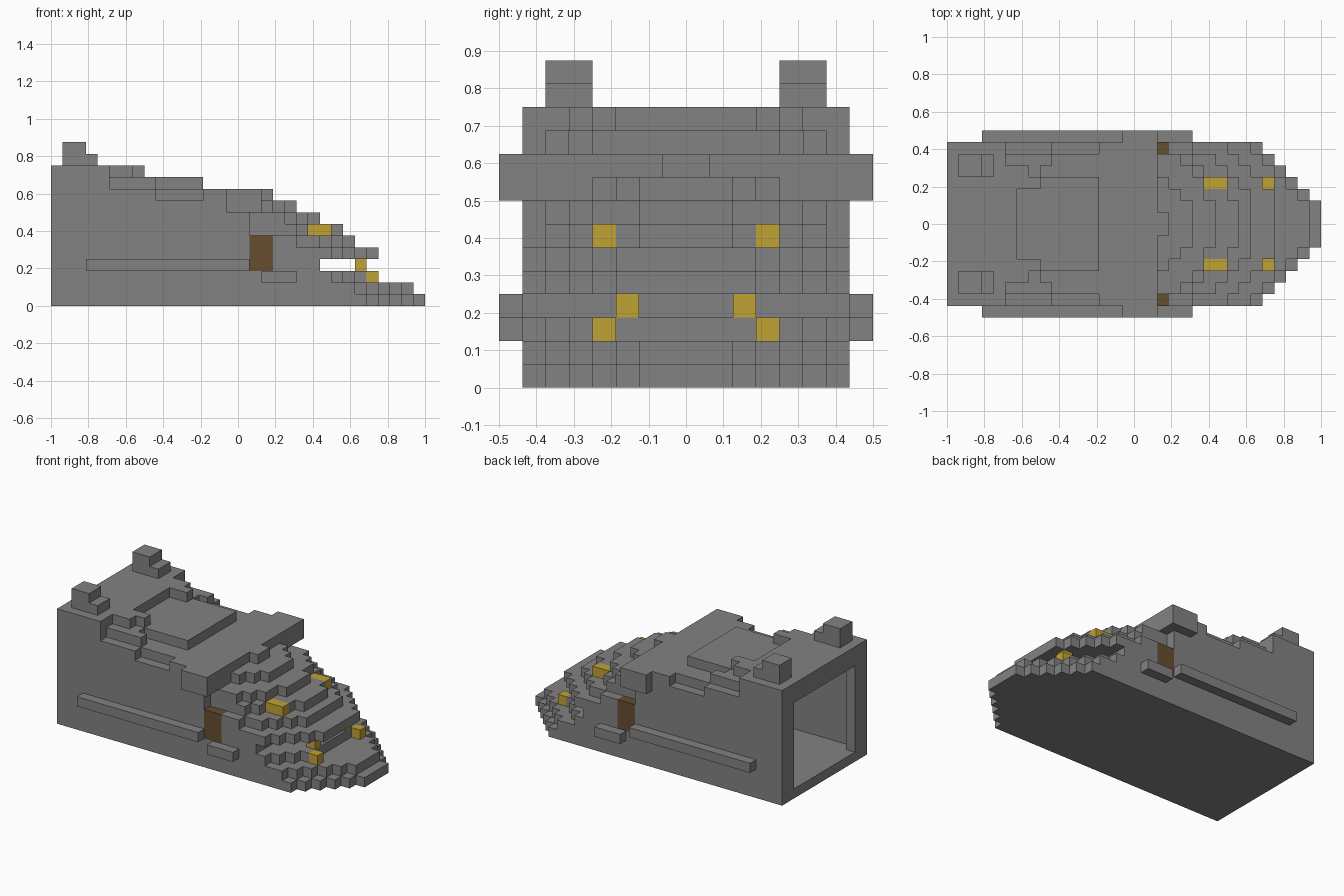
import bpy, bmesh
from mathutils import Vector

cube = bpy.data.objects.get("Cube")
if cube:
    bpy.data.objects.remove(cube, do_unlink=True)

UNIT = 1 / 16
DIRECTIONS = [Vector(d) for d in
              ((1, 0, 0), (-1, 0, 0), (0, 1, 0), (0, -1, 0), (0, 0, 1), (0, 0, -1))]


def material(name, colour):
    mat = bpy.data.materials.new(name)
    mat.use_nodes = True
    mat.diffuse_color = (*colour, 1)
    mat.node_tree.nodes["Principled BSDF"].inputs["Base Color"].default_value = (*colour, 1)
    return mat


grey = material("stone grey", (0.225, 0.225, 0.225))
yellow = material("ochre yellow", (0.53, 0.36, 0.035))
brown = material("dark brown", (0.135, 0.075, 0.03))


def box(x_range, half_range, z_range):
    """Mirrored block of cells; half_range counts outward from the centre line."""
    return {(x, y, z) for x in range(*x_range) for h in range(*half_range)
            for z in range(*z_range) for y in (h, -1 - h)}


def half(y):
    return y if y >= 0 else -1 - y


def neighbours(cell):
    return [tuple(int(c + d) for c, d in zip(cell, step)) for step in DIRECTIONS]


# Front end of every layer, from the centre line out to the flank
layers = [
    [min(32, 33 - h) for h in range(7)],
    [min(31, 32 - h) for h in range(7)],
    [27, 27, 27, 27, 26, 25, 24],
    [23] * 7,
    [28, 28, 28, 27, 26, 25, 24],
    [26, 26, 26, 25, 24, 23, 21],
    [25, 25, 24, 24, 22, 21, 17],
    [23, 23, 22, 22, 21, 20, 17],
    [21, 21, 20, 19, 18, 18, 18],
    [19] + [18] * 6,
    [13, 13, 13, 13, 8, 9, 5],
    [6, 6, 6, 8, 7, 5, 5],
]
hull = set()
for z, ends in enumerate(layers):
    for h, end in enumerate(ends):
        hull |= box((0, end), (h, h + 1), (z, z + 1))
hull -= box((9, 13), (6, 7), (9, 10))

# Hollow inside, open at the back
def is_inner(cell):
    x, y, z = cell
    if x > 25 or z < 1:
        return False
    for n in neighbours(cell):
        doorway = n[0] < 0 and half(y) < 5 and z < 10
        if n not in hull and not doorway:
            return False
    return True


hull -= {c for c in hull if is_inner(c)}

# Parts fixed on the hull
ears = box((1, 4), (4, 6), (12, 13)) | box((1, 3), (4, 6), (13, 14))
brow_ends = box((15, 18), (7, 8), (8, 10))
side_rails = box((3, 17), (7, 8), (3, 4)) | box((18, 21), (7, 8), (2, 3))
eyes = box((22, 24), (3, 4), (6, 7))
teeth = box((27, 28), (3, 4), (2, 3)) | box((26, 27), (2, 3), (3, 4))
side_doors = box((17, 19), (6, 7), (3, 6))
hull -= eyes | teeth | side_doors

parts = {
    "hull": (hull, grey),
    "ears": (ears, grey),
    "brow_ends": (brow_ends, grey),
    "side_rails": (side_rails, grey),
    "eyes": (eyes, yellow),
    "teeth": (teeth, yellow),
    "side_doors": (side_doors, brown),
}
filled = set().union(*(cells for cells, _ in parts.values()))


def build(name, cells, mat):
    """Skin the exposed sides of the cells and merge flat regions."""
    bm = bmesh.new()
    for cell in sorted(cells):
        centre = Vector(cell) + Vector((0.5, 0.5, 0.5))
        for step, n in zip(DIRECTIONS, neighbours(cell)):
            if n in filled:
                continue
            u = Vector((step.y, step.z, step.x)) / 2
            v = step.cross(u)
            mid = centre + step / 2
            corners = (mid - u - v, mid + u - v, mid + u + v, mid - u + v)
            bm.faces.new([bm.verts.new((p - Vector((16, 0, 0))) * UNIT) for p in corners])
    bmesh.ops.remove_doubles(bm, verts=bm.verts[:], dist=UNIT / 100)
    bmesh.ops.dissolve_limit(bm, angle_limit=0.01, verts=bm.verts[:], edges=bm.edges[:])
    mesh = bpy.data.meshes.new(name)
    bm.to_mesh(mesh)
    bm.free()
    mesh.materials.append(mat)
    bpy.context.collection.objects.link(bpy.data.objects.new(name, mesh))


for name, (cells, mat) in parts.items():
    build(name, cells, mat)
